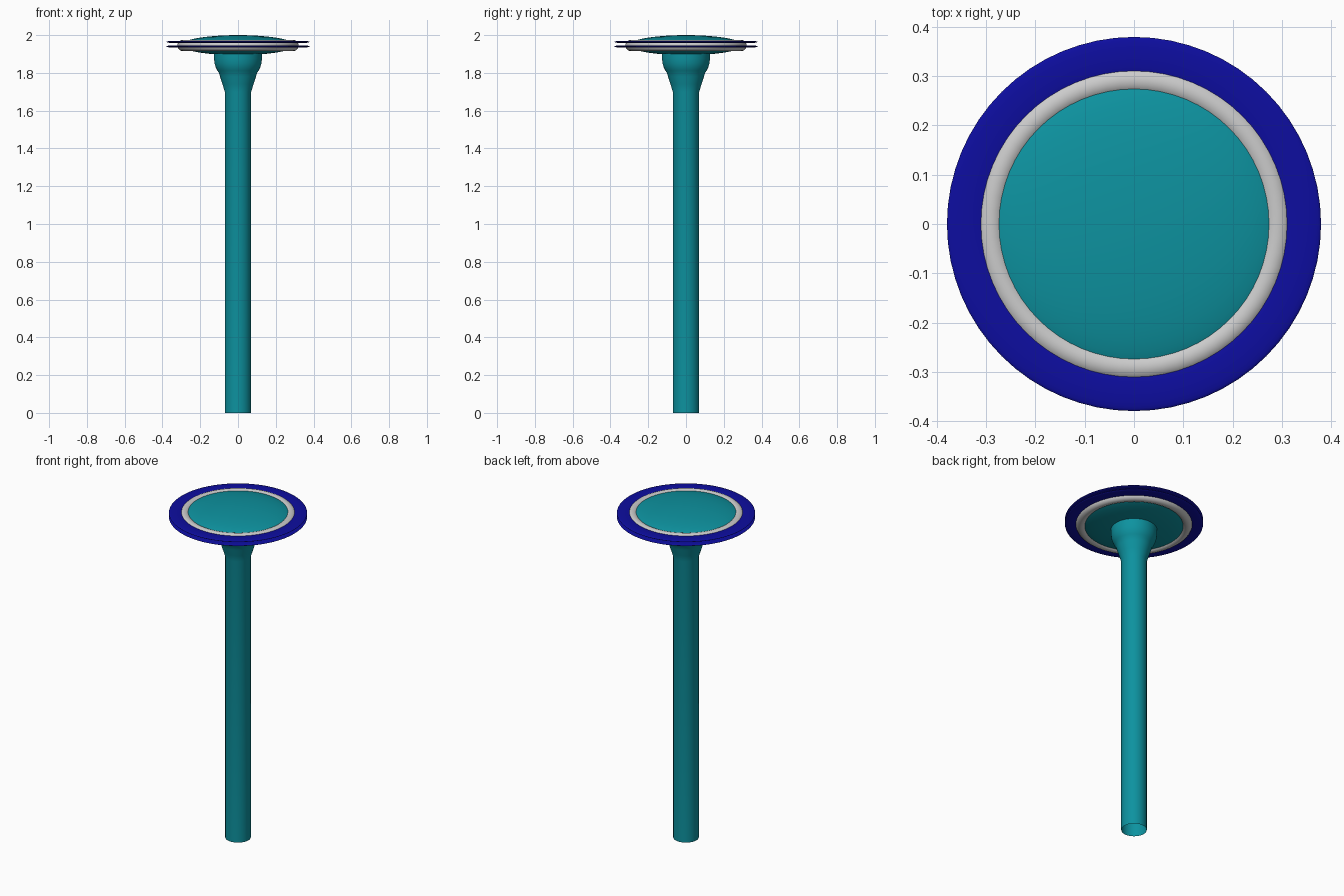
import bpy, math

if "Cube" in bpy.data.objects:
    bpy.data.objects.remove(bpy.data.objects["Cube"])

def material(name, rgb):
    m = bpy.data.materials.new(name)
    m.diffuse_color = (*rgb, 1)
    m.use_nodes = True
    m.node_tree.nodes["Principled BSDF"].inputs["Base Color"].default_value = m.diffuse_color
    return m

teal = material("teal", (0.004, 0.29, 0.35))
blue = material("blue", (0.004, 0.004, 0.35))

def lathe(name, profile, mat=None, closed=False, segs=64):
    """Revolve an (r, z) profile about z; r = 0 makes a pole."""
    verts, rows, faces = [], [], []
    for r, z in profile:
        if r < 1e-6:
            rows.append([len(verts)] * segs)
            verts.append((0, 0, z))
        else:
            rows.append(list(range(len(verts), len(verts) + segs)))
            verts += [(r * math.cos(2 * math.pi * i / segs),
                       r * math.sin(2 * math.pi * i / segs), z) for i in range(segs)]
    pairs = list(zip(rows, rows[1:])) + ([(rows[-1], rows[0])] if closed else [])
    for a, b in pairs:
        for i in range(segs):
            j = (i + 1) % segs
            faces.append(list(dict.fromkeys((a[i], a[j], b[j], b[i]))))
    me = bpy.data.meshes.new(name)
    me.from_pydata(verts, [], faces)
    ob = bpy.data.objects.new(name, me)
    bpy.context.collection.objects.link(ob)
    if mat:
        me.materials.append(mat)
    bpy.context.view_layer.objects.active = ob
    ob.select_set(True)
    bpy.ops.object.shade_smooth_by_angle(angle=math.radians(40))
    ob.select_set(False)
    return ob

def oval(r, z, rr, rz, n=24):
    return [(r + rr * math.cos(2 * math.pi * i / n),
             z + rz * math.sin(2 * math.pi * i / n)) for i in range(n)]

# Open tubular post flaring into a rounded cup
lathe("post", [(0.07, 0), (0.07, 1.70), (0.082, 1.74), (0.095, 1.78),
               (0.101, 1.80), (0.109, 1.812), (0.118, 1.83), (0.124, 1.85),
               (0.127, 1.875), (0.127, 1.905)], teal)

# Lens-shaped head
Z = 1.947
lathe("head_lens", [(0.302 * math.cos(t), Z + 0.053 * math.sin(t)) for t in
                    [math.pi * (i / 24 - 0.5) for i in range(25)]], teal)

# Round grey rim around the lens
lathe("rim", oval(0.291, Z - 0.002, 0.03, 0.03), closed=True)

# Two thin flat blue rings
for name, z in (("upper_ring", 1.964), ("lower_ring", 1.940)):
    lathe(name, oval(0.34, z, 0.039, 0.006), blue, closed=True)
